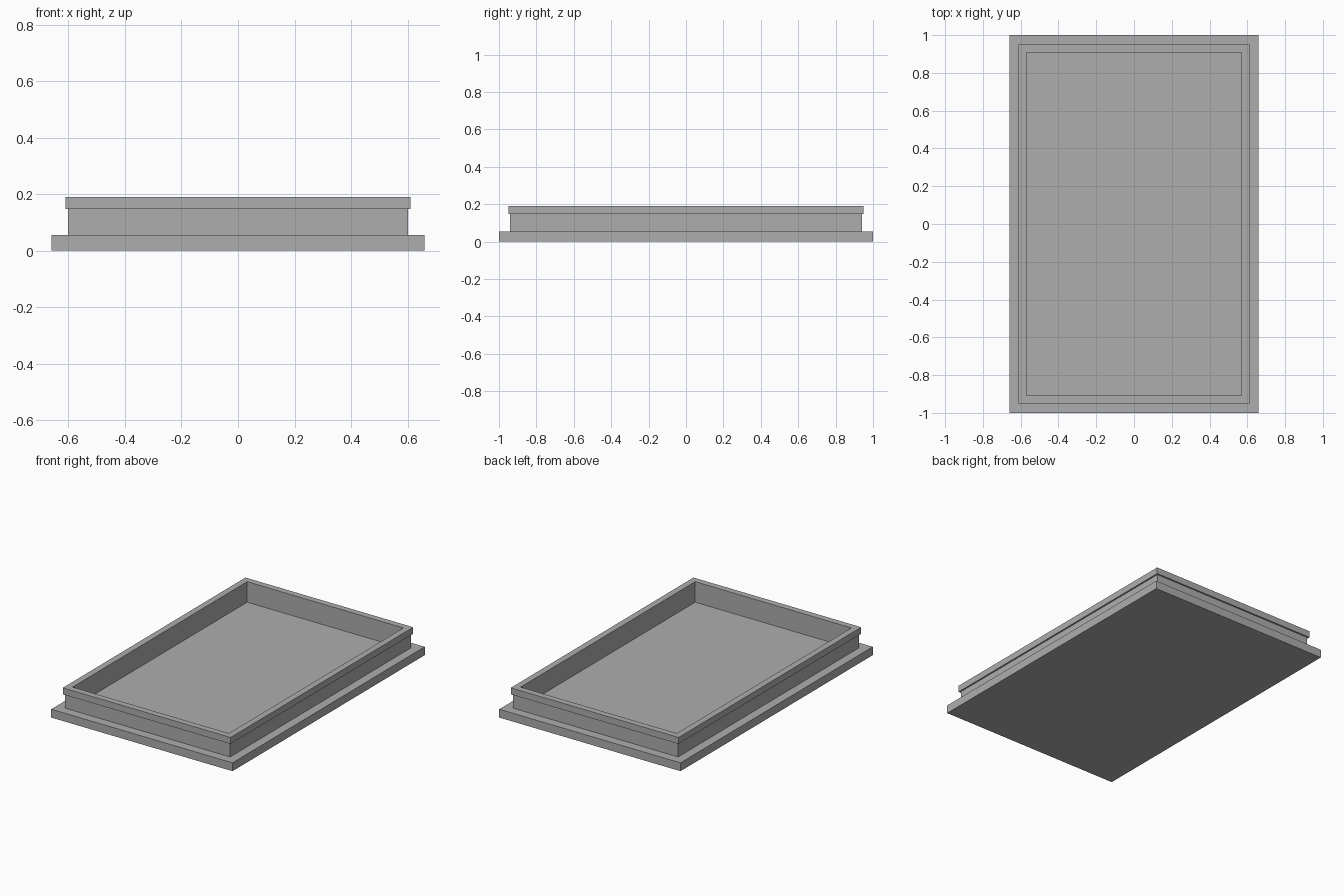
import bpy
import bmesh

cube = bpy.data.objects.get("Cube")
if cube:
    bpy.data.objects.remove(cube, do_unlink=True)

grey = bpy.data.materials.new("plain grey")
grey.use_nodes = True
colour = (0.42, 0.42, 0.42, 1)
grey.diffuse_color = colour
grey.node_tree.nodes["Principled BSDF"].inputs["Base Color"].default_value = colour


def sweep_rectangle(name, half_x, half_y, profile, closed):
    """Carry a profile of (outward offset, height) around a rectangle."""
    bm = bmesh.new()
    corners = [(-1, -1), (1, -1), (1, 1), (-1, 1)]
    rings = [[bm.verts.new((sx * (half_x + out), sy * (half_y + out), z))
              for sx, sy in corners] for out, z in profile]
    pairs = list(zip(rings, rings[1:]))
    if closed:
        pairs.append((rings[-1], rings[0]))
    else:
        bm.faces.new(rings[0])
        bm.faces.new(rings[-1])
    for low, high in pairs:
        for i in range(4):
            j = (i + 1) % 4
            bm.faces.new((low[i], low[j], high[j], high[i]))
    bmesh.ops.recalc_face_normals(bm, faces=bm.faces)
    mesh = bpy.data.meshes.new(name)
    bm.to_mesh(mesh)
    bm.free()
    mesh.materials.append(grey)
    obj = bpy.data.objects.new(name, mesh)
    bpy.context.collection.objects.link(obj)
    return obj


base_top, lip_bottom, top = 0.055, 0.147, 0.19

# Flat base slab, whose top is also the tray floor
sweep_rectangle("base_slab", 0.66, 1.0, [(0, 0), (0, base_top)], closed=False)

# Upright wall with an overhanging lip
wall, lip = 0.032, 0.042
sweep_rectangle("wall_and_lip", 0.569, 0.908, [
    (0, base_top), (wall, base_top), (wall, lip_bottom),
    (lip, lip_bottom), (lip, top), (0, top)], closed=True)
